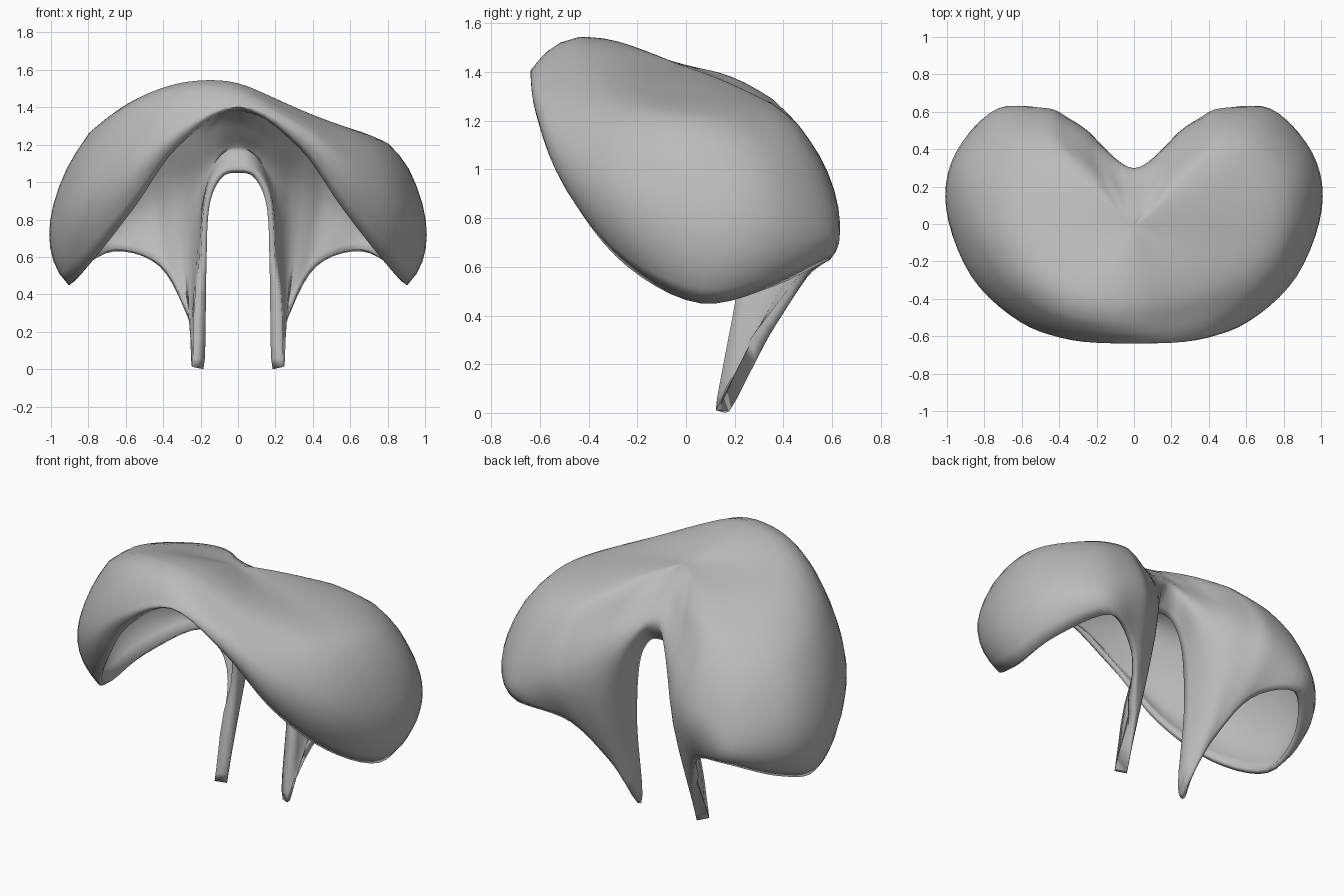
import bpy, bmesh, math
from mathutils import Vector

cube = bpy.data.objects.get("Cube")
if cube:
    bpy.data.objects.remove(cube)

mat = bpy.data.materials.new("soft_grey")
mat.use_nodes = True
grey = (0.5, 0.5, 0.5, 1)
mat.diffuse_color = grey
mat.node_tree.nodes["Principled BSDF"].inputs["Base Color"].default_value = grey

# Half rings on the left side, from front centre round to back centre
SHOULDER = [(0, -.52, 1.51), (.27, -.5, 1.45), (.49, -.42, 1.37), (.69, -.26, 1.29),
            (.8, -.03, 1.24), (.79, .22, 1.2), (.64, .42, 1.18), (.46, .46, 1.19),
            (.35, .42, 1.2), (.27, .37, 1.21), (.2, .32, 1.22), (.13, .27, 1.25),
            (.07, .22, 1.28), (0, .2, 1.3)]
WIDEST = [(0, -.62, 1.43), (.33, -.61, 1.3), (.61, -.52, 1.08), (.87, -.28, .9),
          (1, .08, .8), (.95, .37, .82), (.73, .595, .83), (.47, .62, .85),
          (.34, .56, .83), (.25, .5, .83), (.18, .43, .95), (.11, .36, 1.07),
          (.05, .315, 1.16), (0, .3, 1.18)]
RIM = [(0, -.61, 1.39), (.32, -.58, 1.19), (.55, -.46, .87), (.76, -.24, .6),
       (.9, .06, .45), (.86, .36, .52), (.66, .59, .63), (.42, .49, .55),
       (.27, .32, .28), (.185, .16, 0), (.17, .22, .5), (.155, .22, .86),
       (.09, .22, 1.02), (0, .22, 1.05)]
APEX = Vector((0, -.1, 1.48))
U_STEPS, V_STEPS = 5, 5


def spline(a, b, c, d, t):
    """Smooth curve from b to c."""
    return b + .5 * t * (c - a + t * (2*a - 5*b + 4*c - d + t * (3*(b - c) + d - a)))


def full_ring(half):
    left = [Vector(p) for p in half]
    right = [Vector((-p.x, p.y, p.z)) for p in reversed(left[1:-1])]
    return left + right


def smooth_ring(ring):
    n = len(ring)
    return [spline(ring[i - 1], ring[i], ring[(i + 1) % n], ring[(i + 2) % n], s / U_STEPS)
            for i in range(n) for s in range(U_STEPS)]


def crown_point(b):
    p = APEX.lerp(b, .52)
    p.z = APEX.z + (b.z - APEX.z) * .32 + max(0, APEX.y - p.y) * .28
    return p


def clamp(f):
    return max(0, min(1, f))


def lopsided(p, v):
    """Raise the right lobe of the crown and lower the left, mostly at the front."""
    fade = clamp(3 - v) * clamp((.42 - p.y) / .5)
    p.z -= .27 * fade * p.x * max(0, 1 - p.x ** 2) ** 2
    return p


def wall(p, v):
    """Wall weight: thinner at the rim, stout in the prongs."""
    if v < 3:
        return .55
    rim = (v - 3) ** 2
    prong = clamp((.6 - p.z) * 4) * clamp((.4 - abs(p.x)) * 6)
    return .55 - .2 * rim + .5 * prong * rim


shoulder, widest, rim = (smooth_ring(full_ring(r)) for r in (SHOULDER, WIDEST, RIM))
bm = bmesh.new()
weights = bm.verts.layers.deform.verify()
pole = bm.verts.new(APEX)
pole[weights][0] = wall(APEX, 0)
columns = []
for b, c, d in zip(shoulder, widest, rim):
    a = crown_point(b)
    before = Vector((2 * APEX.x - a.x, 2 * APEX.y - a.y, 2 * APEX.z - a.z))
    # the rim tucks under, toward the middle
    after = d + (d - c) * .6 - Vector((d.x, d.y, 0)) * .45
    path = [before, APEX, a, b, c, d, after]
    col = []
    for k in range(4):
        for s in range(1, V_STEPS + 1):
            t = s / V_STEPS
            vert = bm.verts.new(lopsided(spline(*path[k:k + 4], t), k + t))
            vert[weights][0] = wall(vert.co, k + t)
            col.append(vert)
    columns.append(col)
for i, col in enumerate(columns):
    nxt = columns[(i + 1) % len(columns)]
    bm.faces.new((pole, nxt[0], col[0]))
    for k in range(len(col) - 1):
        bm.faces.new((col[k], nxt[k], nxt[k + 1], col[k + 1]))

# Relax the crown, most at its middle, so that the lobes blend into each other
for rows, times in ((11, 2), (9, 5), (7, 15), (5, 40), (3, 40), (7, 6)):
    crown = [pole] + [v for col in columns for v in col[:rows]]
    for _ in range(times):
        bmesh.ops.smooth_vert(bm, verts=crown, factor=.5,
                              use_axis_x=True, use_axis_y=True, use_axis_z=True)
bmesh.ops.recalc_face_normals(bm, faces=bm.faces)
bm.normal_update()
if pole.normal.z < 0:
    bmesh.ops.reverse_faces(bm, faces=bm.faces)

# Curved two-lobed shell with two tapering rear prongs
mesh = bpy.data.meshes.new("lobed_shell")
bm.to_mesh(mesh)
bm.free()
mesh.materials.append(mat)
shell = bpy.data.objects.new("lobed_shell", mesh)
bpy.context.collection.objects.link(shell)
shell.vertex_groups.new(name="thickness")
bpy.context.view_layer.objects.active = shell
shell.select_set(True)

solid = shell.modifiers.new("thickness", 'SOLIDIFY')
solid.thickness = .08
solid.offset = -1
solid.vertex_group = "thickness"
bpy.ops.object.shade_smooth_by_angle(angle=math.radians(60))
